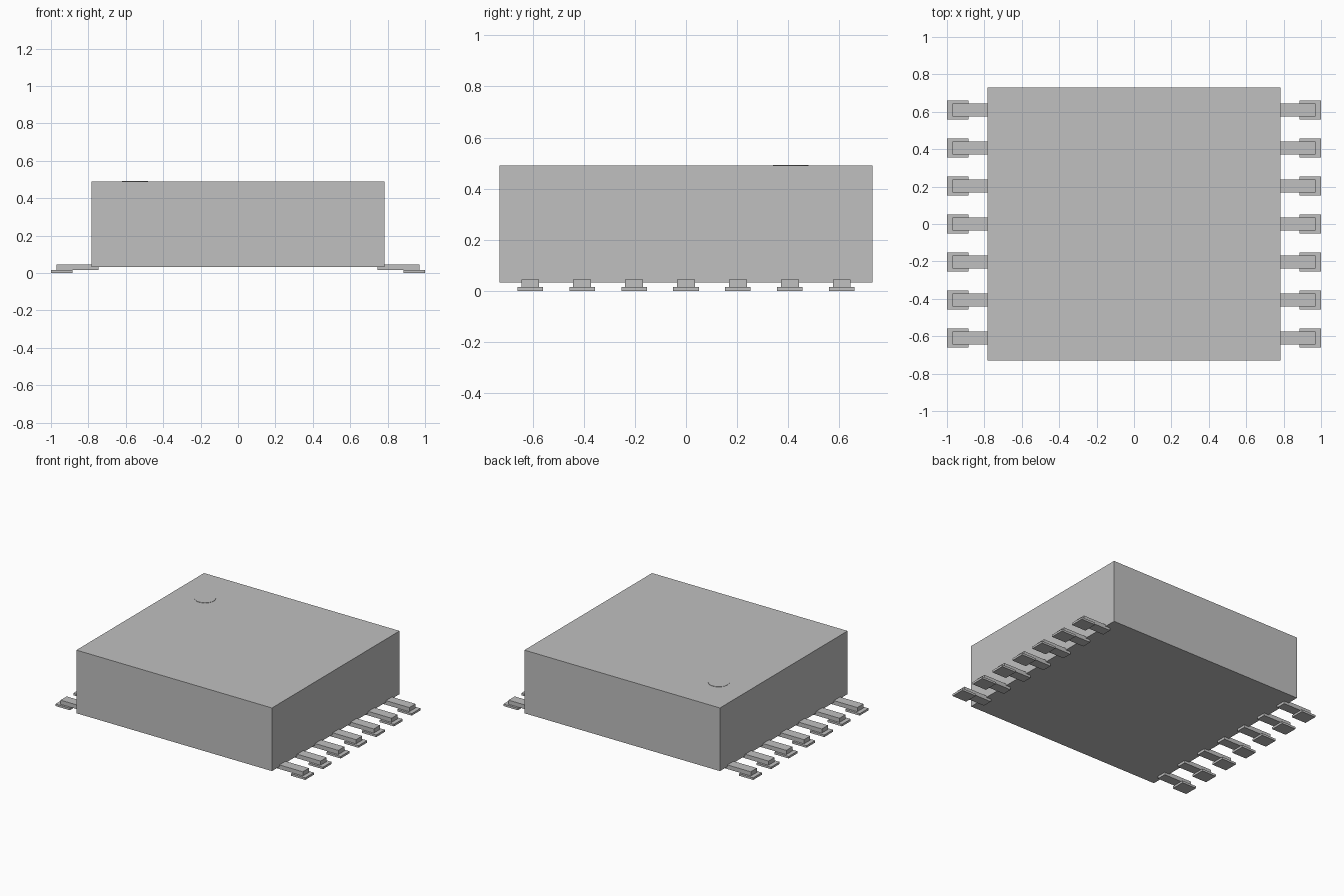
import bpy
import bmesh
from mathutils import Matrix, Vector

cube = bpy.data.objects.get("Cube")
if cube:
    bpy.data.objects.remove(cube, do_unlink=True)

# One plain grey for the whole component
GREY = (0.53, 0.53, 0.53, 1.0)
grey = bpy.data.materials.new("light_grey")
grey.use_nodes = True
grey.diffuse_color = GREY
grey.node_tree.nodes["Principled BSDF"].inputs["Base Color"].default_value = GREY


def add_object(name, bm):
    mesh = bpy.data.meshes.new(name)
    bm.to_mesh(mesh)
    bm.free()
    mesh.materials.append(grey)
    obj = bpy.data.objects.new(name, mesh)
    bpy.context.collection.objects.link(obj)
    return obj


def add_box(name, low, high):
    low, high = Vector(low), Vector(high)
    bm = bmesh.new()
    place = Matrix.Translation((low + high) / 2) @ Matrix.Diagonal((high - low).to_4d())
    bmesh.ops.create_cube(bm, size=1, matrix=place)
    return add_object(name, bm)


# Package body
BODY_TOP = 0.49
add_box("body", (-0.783, -0.73, 0.033), (0.783, 0.73, BODY_TOP))

# Round corner marker, almost flush with the top
bm = bmesh.new()
bmesh.ops.create_cone(bm, cap_ends=True, segments=32, radius1=0.07, radius2=0.07,
                      depth=0.004, matrix=Matrix.Translation((-0.55, 0.41, BODY_TOP)))
add_object("corner_marker", bm)

# Seven leads with foot pads along each side
PINS, PITCH = 7, 0.203
for side, sign in (("left", 1), ("right", -1)):
    for i in range(PINS):
        y = (i - (PINS - 1) / 2) * PITCH
        for part, inner, outer, half, bottom, top in (
            ("lead", 0.745, 0.97, 0.035, 0.015, 0.045),
            ("foot_pad", 0.885, 1.0, 0.05, 0.0, 0.015),
        ):
            x0, x1 = sorted((sign * inner, sign * outer))
            add_box(f"{side}_{part}_{i + 1}", (x0, y - half, bottom), (x1, y + half, top))
